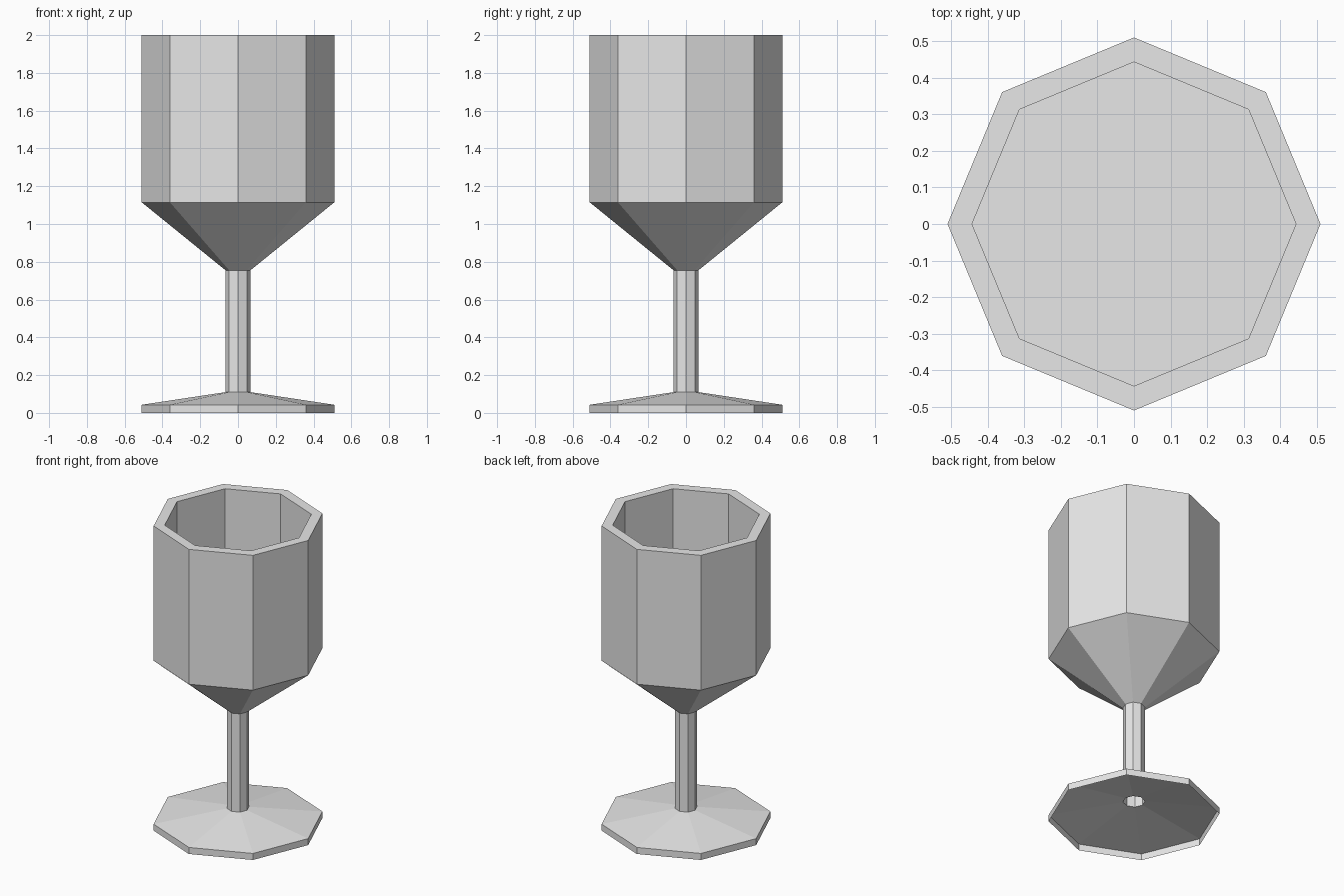
import bpy
import bmesh
from math import cos, sin, tau

SIDES = 8

default_cube = bpy.data.objects.get("Cube")
if default_cube:
    bpy.data.objects.remove(default_cube, do_unlink=True)

grey = bpy.data.materials.new("plain grey")
grey.use_nodes = True
grey.diffuse_color = (0.8, 0.8, 0.8, 1)
for node in grey.node_tree.nodes:
    if node.type == "BSDF_PRINCIPLED":
        node.inputs["Base Color"].default_value = grey.diffuse_color


def turned_part(name, profile, close_end=False):
    """Sweep a (radius, height) profile around z as a flat-sided shell."""
    bm = bmesh.new()
    rings = []
    for radius, height in profile:
        angles = [tau * i / SIDES for i in range(SIDES)]
        rings.append([bm.verts.new((radius * cos(a), radius * sin(a), height))
                      for a in angles])
    for low, high in zip(rings, rings[1:]):
        for i in range(SIDES):
            j = (i + 1) % SIDES
            bm.faces.new((low[i], low[j], high[j], high[i]))
    if close_end:
        bm.faces.new(rings[-1])
    mesh = bpy.data.meshes.new(name)
    bm.to_mesh(mesh)
    bm.free()
    mesh.materials.append(grey)
    obj = bpy.data.objects.new(name, mesh)
    bpy.context.collection.objects.link(obj)
    return obj


STEM_RADIUS, RIM_RADIUS, INNER_RADIUS = 0.066, 0.51, 0.443
FOOT_TOP, STEM_TOP, BOWL_EDGE, FLOOR, TOP = 0.11, 0.755, 1.115, 1.15, 2.0

# Foot: thin upright edge and shallow cone, open underneath
turned_part("foot", [(RIM_RADIUS, 0), (RIM_RADIUS, 0.043), (STEM_RADIUS, FOOT_TOP)])

# Stem: hollow tube
turned_part("stem", [(STEM_RADIUS, FOOT_TOP), (STEM_RADIUS, STEM_TOP)])

# Bowl: flared base, straight wall, flat rim, inner wall and floor
turned_part("bowl", [(STEM_RADIUS, STEM_TOP), (RIM_RADIUS, BOWL_EDGE),
                     (RIM_RADIUS, TOP), (INNER_RADIUS, TOP),
                     (INNER_RADIUS, FLOOR)], close_end=True)
